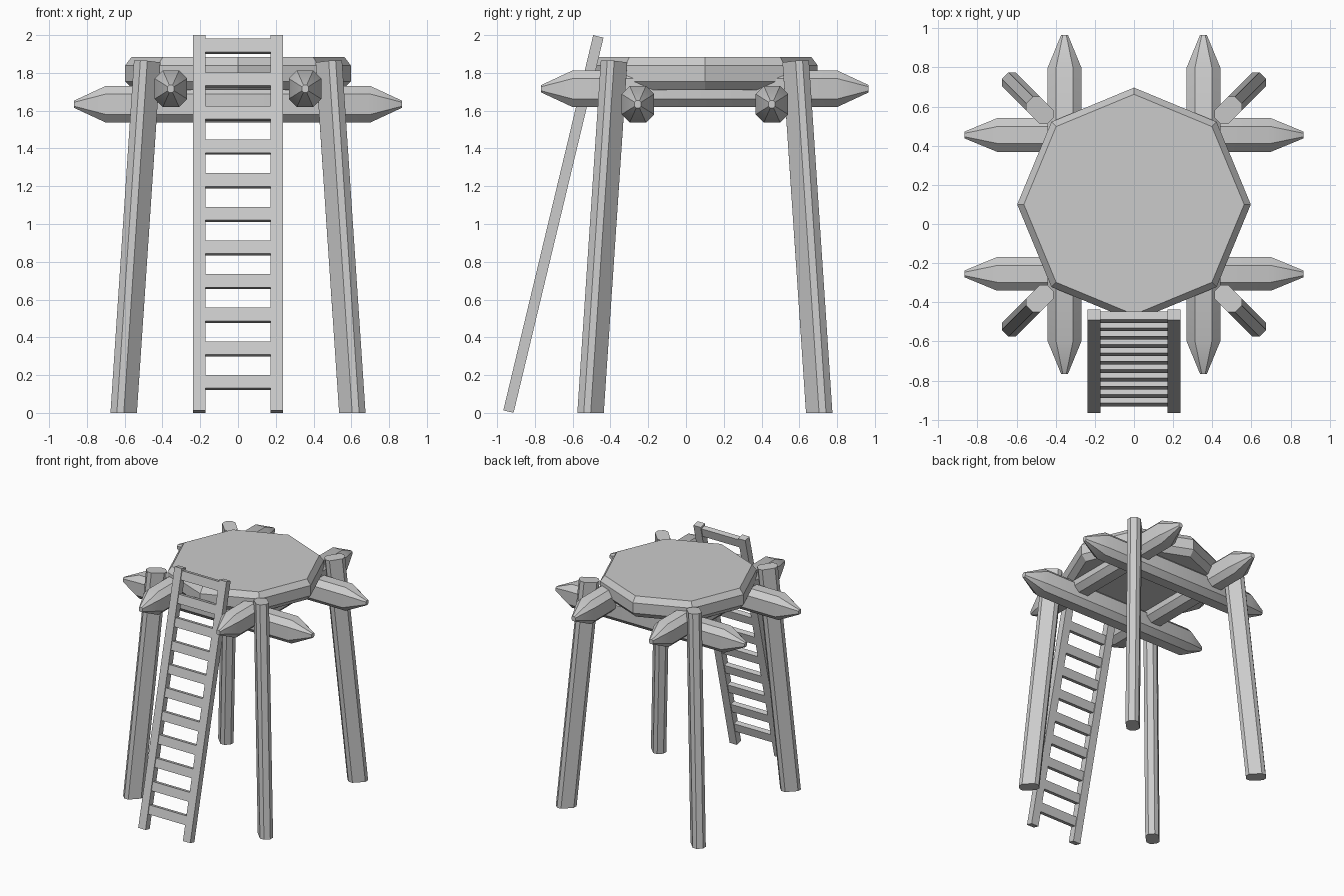
import bpy, bmesh
from math import sin, cos, pi, atan2
from mathutils import Vector, Matrix

if "Cube" in bpy.data.objects:
    bpy.data.objects.remove(bpy.data.objects["Cube"])

CY = 0.1  # tower axis sits slightly behind the origin


def section(a, b, c):
    """Chamfered rectangle with half sizes a, b and chamfer c."""
    return [(a, -b + c), (a, b - c), (a - c, b), (-a + c, b),
            (-a, b - c), (-a, -b + c), (-a + c, -b), (a - c, -b)]


def loft(name, rings):
    """Skin a closed solid through matching rings of points."""
    bm = bmesh.new()
    loops = [[bm.verts.new(p) for p in ring] for ring in rings]
    n = len(loops[0])
    for lo, hi in zip(loops, loops[1:]):
        for i in range(n):
            j = (i + 1) % n
            bm.faces.new((lo[i], lo[j], hi[j], hi[i]))
    bm.faces.new(loops[0][::-1])
    bm.faces.new(loops[-1])
    bmesh.ops.recalc_face_normals(bm, faces=bm.faces[:])
    mesh = bpy.data.meshes.new(name)
    bm.to_mesh(mesh)
    bm.free()
    ob = bpy.data.objects.new(name, mesh)
    bpy.context.collection.objects.link(ob)
    return ob


# Octagonal platform, chamfered above and below
loft("platform", [[(r * cos(k * pi / 4), CY + r * sin(k * pi / 4), z) for k in range(8)]
                  for r, z in ((0.555, 1.71), (0.597, 1.755), (0.597, 1.84), (0.563, 1.885))])

# Crossed support beams with tapered ends
beam_section = section(0.086, 0.097, 0.043)
beam_stations = [(-0.867, 0.2), (-0.7, 1), (0.7, 1), (0.867, 0.2)]
for name, angle, z in (("side_beam", 0, 1.634), ("long_beam", pi / 2, 1.716)):
    for side in (-1, 1):
        place = Matrix.Translation((0, CY, z)) @ Matrix.Rotation(angle, 4, 'Z')
        beam = loft(name, [[place @ Vector((x, side * 0.355 + u * s, v * s)) for u, v in beam_section]
                           for x, s in beam_stations])
        bpy.ops.object.select_all(action='DESELECT')
        beam.select_set(True)
        bpy.context.view_layer.objects.active = beam
        bpy.ops.object.shade_smooth_by_angle(angle=0.55)

# Four legs leaning in along the diagonals
for k in range(4):
    place = Matrix.Translation((0, CY, 0)) @ Matrix.Rotation(pi / 4 + k * pi / 2, 4, 'Z')
    leg = section(0.075, 0.05, 0.026)
    loft("leg", [[place @ Vector((0.856 + u, v, 0)) for u, v in leg],
                 [place @ Vector((0.68 + u, v, 1.86 + 0.09 * u)) for u, v in leg]])

# Leaning ladder
bottom, top = Vector((0, -0.94, 0.007)), Vector((0, -0.464, 1.993))
axis = top - bottom
tilt = Matrix.Rotation(-atan2(axis.y, axis.z), 4, 'X')


def ladder_box(name, centre, size):
    bpy.ops.mesh.primitive_cube_add(size=1)
    ob = bpy.context.object
    ob.name = name
    ob.matrix_world = Matrix.Translation(centre) @ tilt @ Matrix.Diagonal((*size, 1))


for side in (-1, 1):
    ladder_box("ladder_rail", (bottom + top) / 2 + Vector((side * 0.205, 0, 0)),
               (0.067, 0.056, axis.length))
for i in range(11):
    z = 0.161 + 0.178 * i
    p = bottom + axis * ((z - bottom.z) / axis.z)
    ladder_box("ladder_rung", p, (0.35, 0.042, 0.072))
